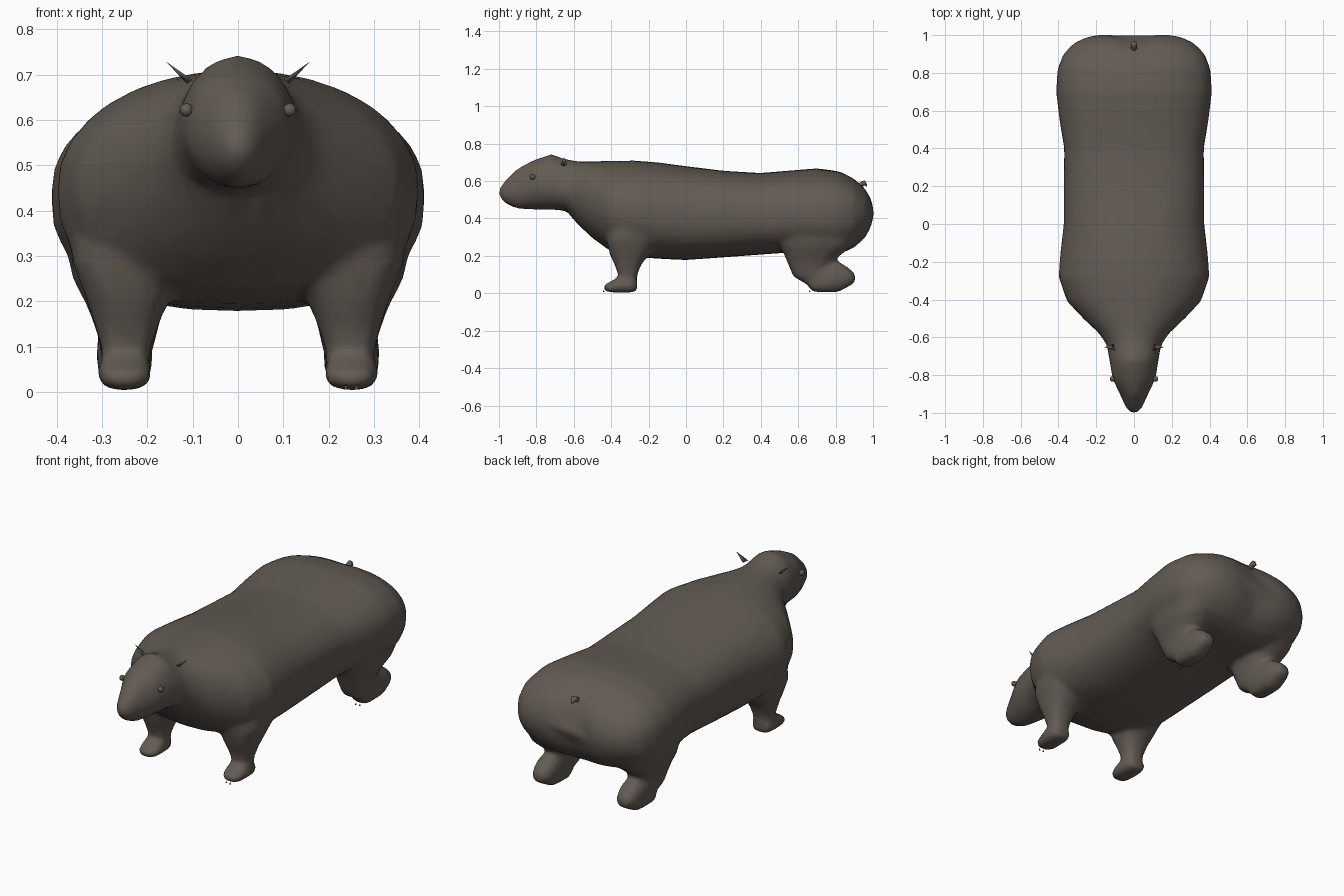
import bpy, bmesh, math

if "Cube" in bpy.data.objects:
    bpy.data.objects.remove(bpy.data.objects["Cube"])

fur = bpy.data.materials.new("dark_brown_fur")
fur.diffuse_color = (0.125, 0.105, 0.088, 1)
fur.use_nodes = True
fur.node_tree.nodes["Principled BSDF"].inputs["Base Color"].default_value = fur.diffuse_color


def spow(v, p):
    return math.copysign(abs(v) ** p, v)


def clamp(v):
    return max(0, min(1, v))


def loft(bm, rings):
    """Skin a list of closed rings and cap both ends."""
    loops = [[bm.verts.new(p) for p in r] for r in rings]
    n = len(loops[0])
    for a, b in zip(loops, loops[1:]):
        for i in range(n):
            j = (i + 1) % n
            bm.faces.new((a[i], a[j], b[j], b[i]))
    bm.faces.new(loops[0][::-1])
    bm.faces.new(loops[-1])


def angles(n):
    return [2 * math.pi * i / n for i in range(n)]


def body_ring(y, top, bottom, w, zc=.43):
    # superelliptic section, round at both ends and boxier along the trunk
    end = clamp((1.01 - y) / .12)
    e_up = 2 + .4 * end * clamp((y + .4) / .6)
    e_low = 2 + .65 * end * clamp((y + .7) / .6)
    pts = []
    for a in angles(32):
        s = math.sin(a)
        e, h = (e_up, top - zc) if s > 0 else (e_low, zc - bottom)
        x = w * spow(math.cos(a), 2 / e)
        # shallow groove between the haunches
        dent = .03 * clamp((y - .85) / .1) * math.exp(-(x / .09) ** 2)
        pts.append((x, y - dent, zc + h * spow(s, 2 / e)))
    return pts


def leg_ring(side, x, y, z, rx, ry):
    return [(side * (x + rx * spow(math.cos(a), .8)), y + ry * spow(math.sin(a), .8), z)
            for a in angles(16)]


def foot_ring(side, y, zlo, zhi, rx):
    zc, h = (zlo + zhi) / 2, (zhi - zlo) / 2
    return [(side * (.25 + rx * spow(math.cos(a), .75)), y, zc + h * spow(math.sin(a), .75))
            for a in angles(16)]


def finish(bm, name):
    bmesh.ops.recalc_face_normals(bm, faces=bm.faces)
    me = bpy.data.meshes.new(name)
    bm.to_mesh(me)
    bm.free()
    me.materials.append(fur)
    ob = bpy.data.objects.new(name, me)
    bpy.context.collection.objects.link(ob)
    me.shade_smooth()
    return ob


# head and neck, then trunk and rump: y, top, bottom, half width, widest height
head = [
    (-1.00, .56, .52, .02, .54), (-.97, .60, .48, .045, .54),
    (-.90, .668, .45, .075, .55), (-.82, .71, .448, .115, .58),
    (-.72, .745, .448, .13, .58), (-.64, .716, .44, .145, .55),
    (-.58, .706, .37, .185, .53), (-.50, .706, .295, .27, .49),
    (-.41, .708, .23, .355, .46), (-.28, .71, .195, .40, .45)]
trunk = [
    (-.15, .70, .185, .39), (0, .68, .178, .372), (.20, .655, .192, .372),
    (.40, .643, .207, .37), (.55, .656, .218, .395), (.70, .668, .21, .413),
    (.82, .652, .21, .405), (.90, .618, .24, .375), (.96, .572, .285, .315),
    (.99, .525, .335, .25), (1.005, .475, .385, .17)]
bm = bmesh.new()
loft(bm, [body_ring(*s) for s in head + trunk])

for side in (-1, 1):
    # front leg and paw
    loft(bm, [leg_ring(side, *s) for s in (
        (.245, -.30, .015, .045, .035), (.247, -.312, .10, .056, .052),
        (.245, -.31, .16, .075, .075), (.243, -.30, .21, .094, .11),
        (.255, -.285, .29, .113, .14), (.26, -.26, .42, .11, .11))])
    loft(bm, [foot_ring(side, *s) for s in (
        (-.44, .015, .045, .035), (-.41, .005, .06, .055),
        (-.36, .003, .085, .06), (-.29, .003, .08, .058),
        (-.26, .012, .06, .042))])
    # hind thigh, folding back into a heavy heel
    loft(bm, [leg_ring(side, *s) for s in (
        (.245, .69, .05, .04, .05), (.245, .67, .09, .058, .10),
        (.245, .66, .13, .066, .105), (.248, .67, .19, .085, .14),
        (.255, .695, .25, .11, .19), (.26, .71, .33, .12, .21),
        (.26, .72, .44, .12, .18))])
    loft(bm, [foot_ring(side, *s) for s in (
        (.66, .02, .06, .04), (.69, .005, .10, .056), (.75, .003, .16, .062),
        (.81, .004, .17, .062), (.86, .03, .145, .055), (.905, .055, .105, .035))])

# merge the limbs into one soft, low-poly skin
skin = finish(bm, "body_and_legs")
m = skin.modifiers.new("merge", 'REMESH')
m.mode, m.voxel_size, m.use_smooth_shade = 'VOXEL', .014, True
m = skin.modifiers.new("soften", 'SMOOTH')
m.factor, m.iterations = .5, 10
m = skin.modifiers.new("reduce", 'DECIMATE')
m.ratio = .12

for side, label in ((-1, "left"), (1, "right")):
    # eye, half sunk into the head
    bm = bmesh.new()
    bmesh.ops.create_icosphere(bm, subdivisions=2, radius=.015)
    bmesh.ops.translate(bm, verts=bm.verts, vec=(side * .114, -.82, .622))
    finish(bm, "eye_" + label)

    # thin pointed ear
    bm = bmesh.new()
    base = [bm.verts.new((side * x, y, z)) for x, y, z in (
        (.10, -.67, .688), (.108, -.635, .688), (.113, -.655, .68))]
    tip = bm.verts.new((side * .158, -.652, .728))
    for i in range(3):
        bm.faces.new((base[i], base[(i + 1) % 3], tip))
    bm.faces.new(base)
    finish(bm, "ear_" + label)

# tiny claws in front of the paws on one side
bm = bmesh.new()
for y in (-.44, .662):
    for dx in (-.012, .012):
        vs = bmesh.ops.create_cone(bm, segments=4, radius1=.005, radius2=0,
                                   depth=.012, cap_ends=True)["verts"]
        bmesh.ops.translate(bm, verts=vs, vec=(.25 + dx, y, .012))
finish(bm, "claws")

# stubby tail
bm = bmesh.new()
loft(bm, [[(r * math.cos(a), y, z + r * math.sin(a)) for a in angles(6)]
          for y, z, r in ((.915, .57, .013), (.94, .585, .017),
                          (.957, .59, .016), (.968, .575, .006))])
finish(bm, "tail")
